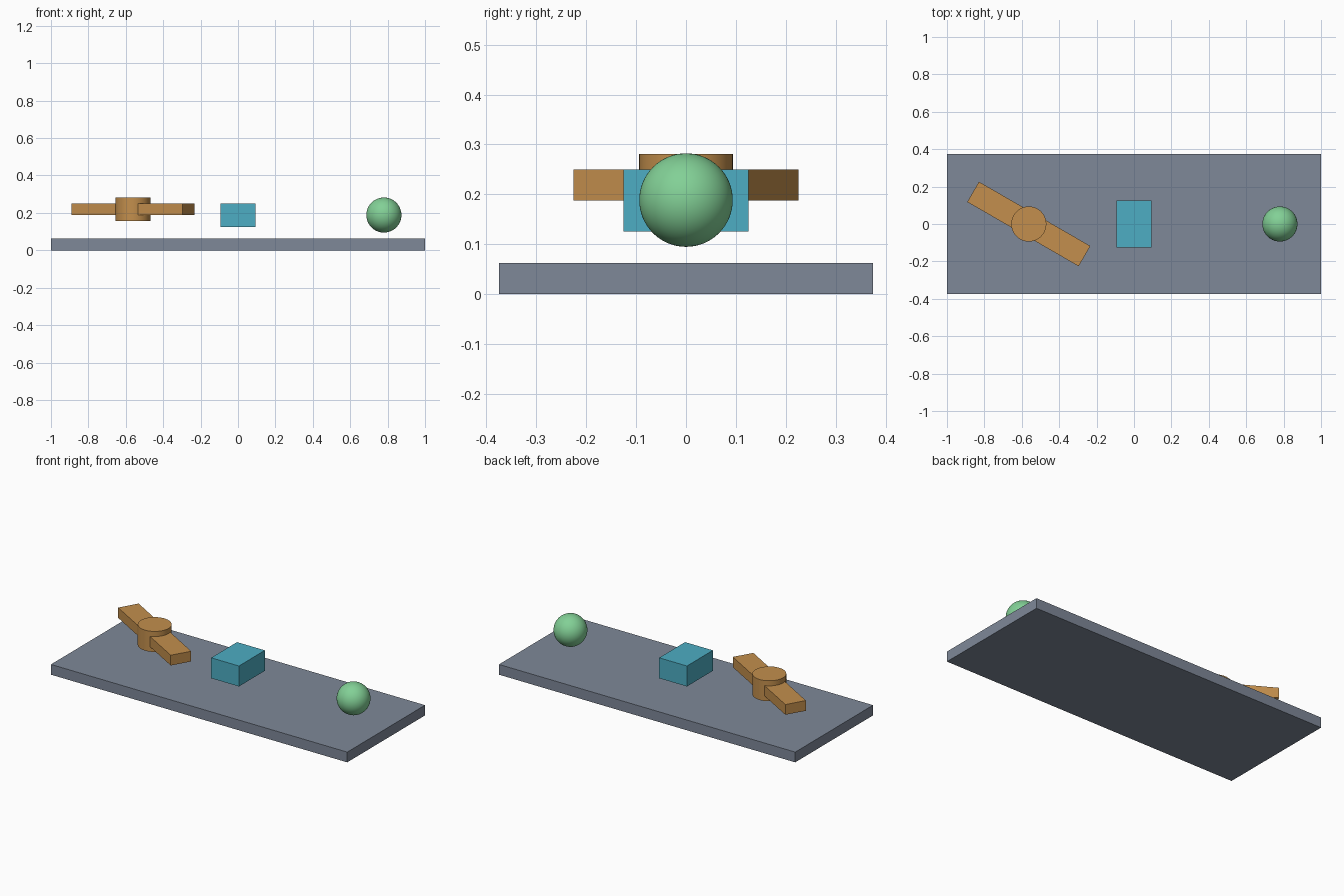
import bpy
import math

cube = bpy.data.objects.get("Cube")
if cube:
    bpy.data.objects.remove(cube, do_unlink=True)


def material(name, rgb):
    m = bpy.data.materials.new(name)
    m.use_nodes = True
    colour = (*rgb, 1.0)
    m.diffuse_color = colour
    for node in m.node_tree.nodes:
        if node.type == 'BSDF_PRINCIPLED':
            node.inputs["Base Color"].default_value = colour
    return m


grey = material("slate_grey", (0.209, 0.246, 0.314))
blue = material("teal_blue", (0.074, 0.418, 0.546))
orange = material("warm_orange", (0.546, 0.275, 0.074))
green = material("soft_green", (0.224, 0.631, 0.305))


def finish(name, mat, smooth=False):
    obj = bpy.context.object
    obj.name = obj.data.name = name
    obj.data.materials.append(mat)
    if smooth:
        bpy.ops.object.shade_smooth_by_angle(angle=math.radians(35))
    return obj


def box(name, size, centre, mat, turn=0.0):
    bpy.ops.mesh.primitive_cube_add(size=1, location=centre)
    obj = finish(name, mat)
    obj.scale = size
    bpy.ops.object.transform_apply(location=False, rotation=False, scale=True)
    obj.rotation_euler.z = math.radians(turn)
    return obj


# Flat base slab
box("base_plate", (2.0, 0.75, 0.0625), (0, 0, 0.03125), grey)

# Floating block at the middle
box("centre_block", (0.1875, 0.25, 0.125), (0, 0, 0.1875), blue)

# Rotor: round hub with a bar through it
box("rotor_bar", (0.6875, 0.125, 0.0625), (-0.5625, 0, 0.21875), orange, -30)
bpy.ops.mesh.primitive_cylinder_add(vertices=64, radius=0.09375, depth=0.125,
                                    location=(-0.5625, 0, 0.21875))
finish("rotor_hub", orange, True)

# Floating ball
bpy.ops.mesh.primitive_uv_sphere_add(segments=64, ring_count=32, radius=0.09375,
                                     location=(0.78, 0, 0.1885))
finish("ball", green, True)
